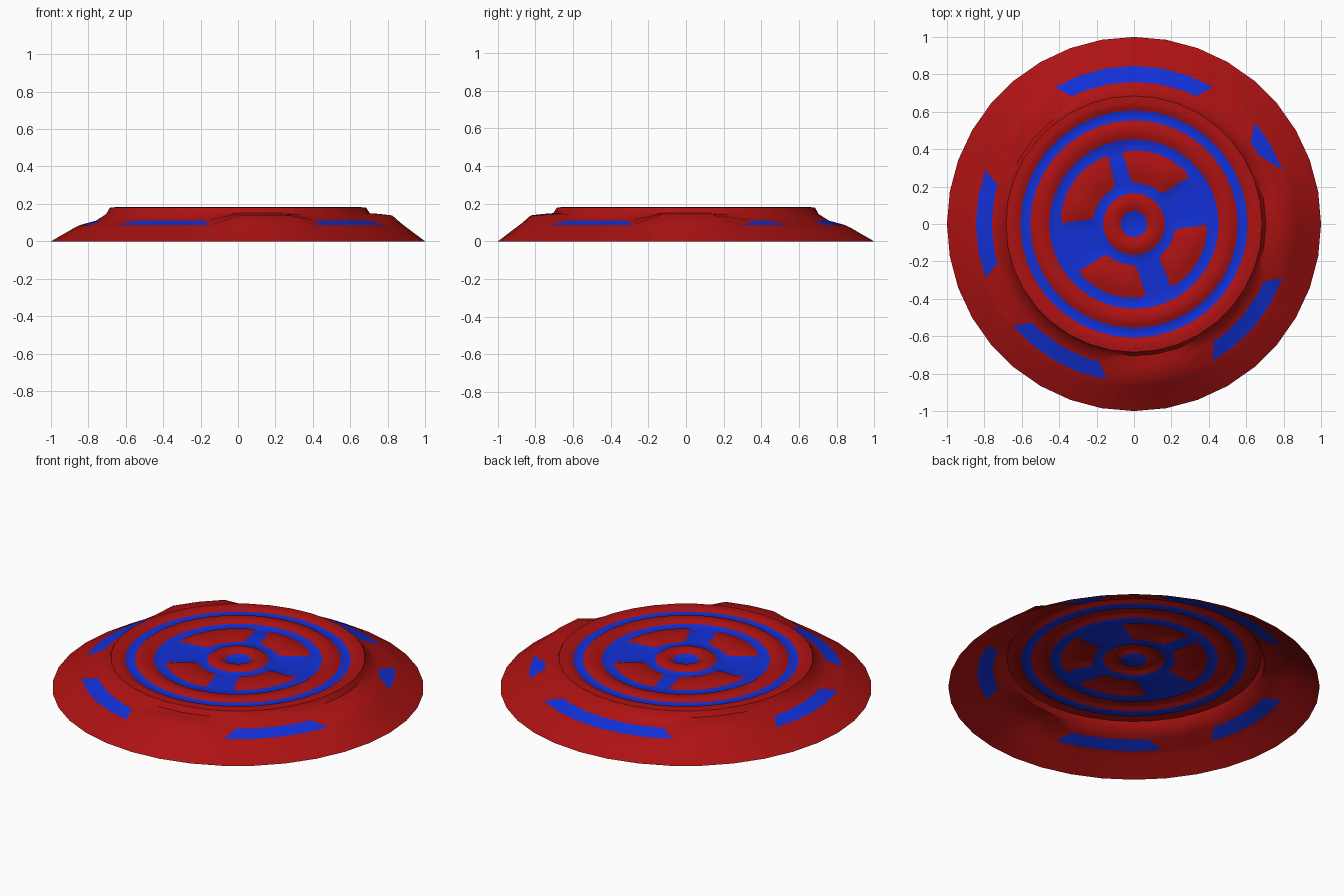
import bpy, bmesh
from math import radians, cos, sin

if "Cube" in bpy.data.objects:
    bpy.data.objects.remove(bpy.data.objects["Cube"])

N = 36          # facets around the disc, 10 degrees each


def material(name, rgb):
    m = bpy.data.materials.new(name)
    m.diffuse_color = (*rgb, 1)
    m.use_nodes = True
    m.node_tree.nodes["Principled BSDF"].inputs["Base Color"].default_value = m.diffuse_color
    return m


RED = material("red", (0.42, 0.006, 0.006))
BLUE = material("blue", (0.006, 0.03, 0.68))


def polar_sheet(name, rings, place, is_blue, cap=False):
    """Open sheet of rings; place(ring, deg) -> (r, z, deg), is_blue(band, deg)."""
    bm = bmesh.new()
    grid = []
    for k in range(len(rings)):
        row = []
        for i in range(N):
            r, z, a = place(k, i * 10)
            row.append(bm.verts.new((r * cos(radians(a)), r * sin(radians(a)), z)))
        grid.append(row)
    for k in range(len(rings) - 1):
        for i in range(N):
            j = (i + 1) % N
            f = bm.faces.new((grid[k][i], grid[k][j], grid[k + 1][j], grid[k + 1][i]))
            f.material_index = int(is_blue(k, i * 10))
    if cap:
        bm.faces.new(grid[-1]).material_index = 1
    me = bpy.data.meshes.new(name)
    bm.to_mesh(me)
    bm.free()
    me.materials.append(RED)
    me.materials.append(BLUE)
    ob = bpy.data.objects.new(name, me)
    bpy.context.collection.objects.link(ob)
    bpy.ops.object.select_all(action='DESELECT')
    ob.select_set(True)
    bpy.context.view_layer.objects.active = ob
    bpy.ops.object.shade_smooth_by_angle(angle=radians(40))
    return ob


# Sloping skirt with five blue windows and three raised humps
SKIRT = [(1, 0), (0.87, 0.075), (0.845, 0.087), (0.76, 0.11), (0.705, 0.145), (0.685, 0.18)]
WINDOWS = [(60, 120), (160, 200), (220, 260), (300, 340), (20, 40)]
HUMPS = [0, 140, 280]
SLANT = {20: 9, 30: 2, 40: -5}      # the narrow window is skewed
for a, b in WINDOWS[:4]:
    SLANT[a], SLANT[b] = 4, -4


def skirt_place(k, deg):
    r, z = SKIRT[k]
    a = deg + (SLANT.get(deg, 0) if k == 3 else 0)
    for h in HUMPS:
        d = abs((deg - h + 180) % 360 - 180)
        if d <= 10:
            if k == 1:
                z = 0.098
            elif k == 2:
                r, z = 0.825, 0.138
            elif k == 3:
                z = 0.146
            elif k == 4:
                z = 0.15
    return r, z, a


polar_sheet("skirt", SKIRT, skirt_place,
            lambda k, deg: k == 2 and any(a <= deg < b for a, b in WINDOWS))

# Top plate: raised red rings and pads above a blue floor
LOW, HIGH = 0.168, 0.18
TOP = [(0.685, HIGH), (0.65, 0.183), (0.625, HIGH), (0.608, LOW),      # outer lip
       (0.555, LOW), (0.54, HIGH), (0.505, 0.183), (0.47, HIGH), (0.453, LOW),  # red ring
       (0.395, LOW), (0.37, HIGH), (0.31, 0.184), (0.25, HIGH), (0.22, LOW),  # pads
       (0.165, LOW), (0.15, HIGH), (0.118, 0.183), (0.085, HIGH), (0.07, LOW)]  # hub ring
PADS = [(40, 100), (110, 180), (220, 280), (300, 360)]


def top_place(k, deg):
    r, z = TOP[k]
    a = deg
    if 9 <= k <= 13:
        inside = False
        t = (k - 9) / 4
        for p, q in PADS:
            d = (deg - p) % 360
            w = q - p
            if d > w:
                continue
            if d in (0, w):                     # side edges, corners rounded
                a += (1 if d == 0 else -1) * (8 * t - 1)
                r += {9: -0.015, 13: 0.012}.get(k, 0)
            else:
                inside = True
                if d == 10:
                    a += 4 * t - 4
                elif d == w - 10:
                    a += 4 - 4 * t
        if not inside:
            z = LOW
    return r, z, a


def top_blue(k, deg):
    if 9 <= k <= 12:
        return not any(a <= deg < b for a, b in PADS)
    return k in (3, 8, 13)


polar_sheet("top_plate", TOP, top_place, top_blue, cap=True)
